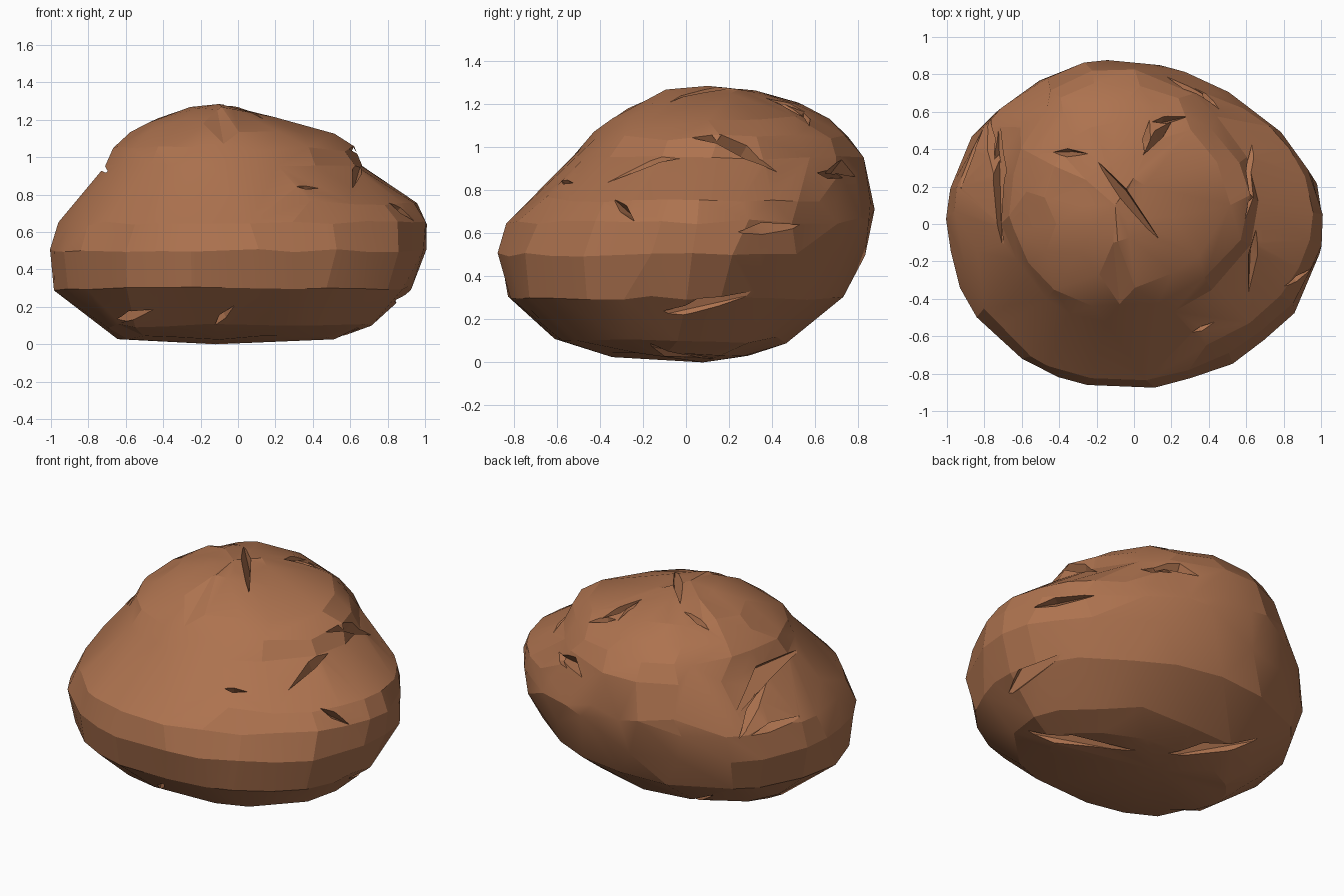
import bpy, bmesh, math, random
from mathutils import Vector
from mathutils.bvhtree import BVHTree

random.seed(11)
if "Cube" in bpy.data.objects:
    bpy.data.objects.remove(bpy.data.objects["Cube"])

# Single earthy stone colour
stone = bpy.data.materials.new("brown stone")
stone.use_nodes = True
stone.diffuse_color = (.42, .17, .078, 1)
shader = stone.node_tree.nodes["Principled BSDF"]
shader.inputs["Base Color"].default_value = stone.diffuse_color
shader.inputs["Roughness"].default_value = .9

# Height, then left, right, front and back reach of each level
LEVELS = [
    (.035, -.64, .52, -.36, .3), (.1, -.74, .7, -.6, .47), (.3, -.98, .91, -.83, .73),
    (.5, -1, 1, -.87, .82), (.65, -.95, 1, -.83, .87), (.75, -.87, .94, -.73, .865),
    (.95, -.71, .67, -.53, .83), (1.05, -.66, .61, -.45, .76), (1.13, -.57, .5, -.35, .67),
    (1.2, -.45, .25, -.22, .55), (1.26, -.27, .03, -.1, .34)]
SEGMENTS = 32


def fullness(cosine, sine, height):
    """Roundness exponent of each quarter of a level."""
    if cosine > 0:
        return 1.85 - .1 * height if sine > 0 else 2.4 - .5 * height
    return 1.97


def apply_modifiers(obj):
    graph = bpy.context.evaluated_depsgraph_get()
    mesh = bpy.data.meshes.new_from_object(obj.evaluated_get(graph))
    obj.modifiers.clear()
    obj.data = mesh


def add_object(name, bm):
    mesh = bpy.data.meshes.new(name)
    bmesh.ops.recalc_face_normals(bm, faces=bm.faces)
    bm.to_mesh(mesh)
    bm.free()
    obj = bpy.data.objects.new(name, mesh)
    bpy.context.collection.objects.link(obj)
    mesh.materials.append(stone)
    return obj


# Boulder body: uneven lofted rings closed by two tips
bm = bmesh.new()
rings = []
for height, left, right, front, back in LEVELS:
    ring = []
    middle_x, middle_y = -.1, -.04 + .16 * height
    for i in range(SEGMENTS):
        angle = math.tau * (i + random.uniform(-.25, .25)) / SEGMENTS
        cosine, sine = math.cos(angle), math.sin(angle)
        power = fullness(cosine, sine, height)
        reach = (abs(cosine) ** power + abs(sine) ** power) ** (-1 / power)
        reach *= random.uniform(.99, 1.02)
        x = middle_x + reach * cosine * abs((right if cosine > 0 else left) - middle_x)
        y = middle_y + reach * sine * abs((back if sine > 0 else front) - middle_y)
        ring.append(bm.verts.new((x, y, height + random.uniform(-.01, .01))))
    rings.append(ring)
for low, high in zip(rings, rings[1:]):
    for i in range(SEGMENTS):
        j = (i + 1) % SEGMENTS
        bm.faces.new((low[i], low[j], high[j], high[i]))
for ring, tip in ((rings[0], (-.12, .08, 0)), (rings[-1], (-.1, .1, 1.285))):
    point = bm.verts.new(tip)
    for i in range(SEGMENTS):
        bm.faces.new((ring[i], ring[(i + 1) % SEGMENTS], point))
boulder = add_object("boulder", bm)

# Broad irregular facets
facets = boulder.modifiers.new("facets", 'DECIMATE')
facets.ratio = .55
apply_modifiers(boulder)

# Ends of each crack across the surface, grouped by the direction they cut in
DOWN = Vector((0, 0, -1))
BACKWARD = Vector((0, 1, 0))
SIDEWAYS = Vector((-1, 0, 0))
CORNER = Vector((1, -1, -.8)).normalized()
UNDER_CORNER = Vector((-1, -1, .8)).normalized()
CRACKS = [
    (DOWN, [(-.22, .36, .16, -.12), (.06, .36, .09, .58), (.08, .54, .3, .57),
            (-.45, .38, -.22, .37), (-.71, .55, -.69, -.15), (.63, .46, .58, 0),
            (.65, 0, .6, -.42), (.15, .8, .45, .62)]),
    (BACKWARD, [(-.66, .13, -.42, .19), (-.13, .1, 0, .22), (.3, .84, .45, .83)]),
    (SIDEWAYS, [(-.34, .76, -.23, .64), (.22, .6, .55, .64), (-.14, .23, .35, .34),
                (.6, .88, .74, .85)]),
    (CORNER, [(.13, -.48, .38, -.07), (.19, -.46, .55, -.34), (-.55, .3, -.26, .41)]),
    (UNDER_CORNER, [(-.62, -.3, .1, -.47), (.17, -.48, .75, -.4)])]

bm = bmesh.new()
bm.from_mesh(boulder.data)
surface = BVHTree.FromBMesh(bm)
bm.free()


def surface_point(look, u, v):
    """Point and normal where a sight line along look meets the boulder."""
    across = look.cross((0, 0, 1)).normalized() if look.xy.length else Vector((1, 0, 0))
    slanted = look.x and look.y
    origin = Vector((0, 0, .64 if slanted else 0)) + across * u + across.cross(look) * v
    return surface.ray_cast(origin - look * 3, look)[:2]


def cut_crack(look, u1, v1, u2, v2):
    """Subtract a tapered wedge running between two surface points."""
    start, middle, end = [surface_point(look, u1 + (u2 - u1) * t, v1 + (v2 - v1) * t)
                          for t in (0, .4, 1)]
    if not (start[0] and middle[0] and end[0]):
        return
    normal = middle[1]
    along = end[0] - start[0]
    across = along.cross(normal).normalized() * min(.06, along.length * .2)
    wedge = bmesh.new()
    for corner in (start[0] + normal * .02, end[0] + normal * .02,
                   middle[0] + across + normal * .06,
                   middle[0] - across * .6 + normal * .06,
                   middle[0] - across * .5 - normal * .08):
        wedge.verts.new(corner)
    bmesh.ops.convex_hull(wedge, input=wedge.verts)
    cutter = add_object("crack_cutter", wedge)
    cutter.hide_render = True
    cut = boulder.modifiers.new("crack", 'BOOLEAN')
    cut.operation = 'DIFFERENCE'
    cut.solver = 'EXACT'
    cut.object = cutter
    apply_modifiers(boulder)
    bpy.data.objects.remove(cutter)


for look, cracks in CRACKS:
    for crack in cracks:
        cut_crack(look, *crack)

# Mostly flat facets, softened only where they nearly line up
bpy.ops.object.select_all(action='DESELECT')
boulder.select_set(True)
bpy.context.view_layer.objects.active = boulder
bpy.ops.object.shade_smooth_by_angle(angle=math.radians(14))
